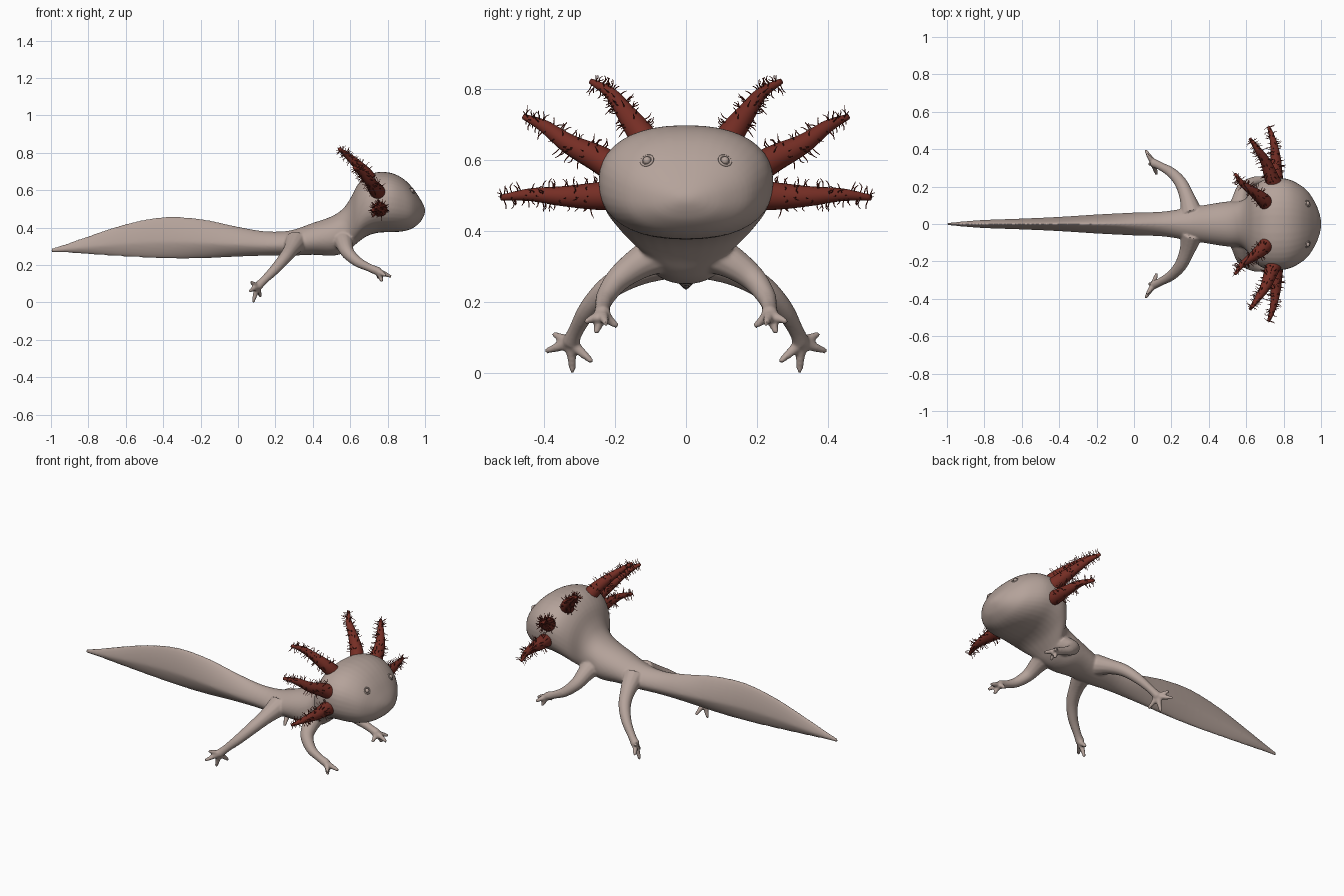
import bpy, bmesh, math, random
from mathutils import Vector

if "Cube" in bpy.data.objects:
    bpy.data.objects.remove(bpy.data.objects["Cube"])

random.seed(4)


def material(name, col):
    m = bpy.data.materials.new(name)
    m.diffuse_color = (*col, 1)
    m.use_nodes = True
    m.node_tree.nodes["Principled BSDF"].inputs["Base Color"].default_value = m.diffuse_color
    return m


SKIN = material("skin pinkish grey", (0.46, 0.365, 0.325))
RED = material("gill dark red", (0.18, 0.027, 0.018))


def spline(pts, n):
    """Catmull-Rom through tuples of any length."""
    v = [Vector(p) for p in pts]
    v = [v[0] * 2 - v[1]] + v + [v[-1] * 2 - v[-2]]
    out = []
    for i in range(1, len(v) - 2):
        a, b, c, d = v[i - 1:i + 3]
        for k in range(n):
            t = k / n
            out.append(0.5 * (2 * b + (c - a) * t + (2 * a - 5 * b + 4 * c - d) * t * t
                              + (3 * b - a - 3 * c + d) * t ** 3))
    return out + [v[-2]]


def skin_rings(bm, rings):
    vs = [[bm.verts.new(p) for p in r] for r in rings]
    n = len(vs[0])
    for a, b in zip(vs, vs[1:]):
        for i in range(n):
            j = (i + 1) % n
            bm.faces.new((a[i], a[j], b[j], b[i]))
    bm.faces.new(vs[0][::-1])
    bm.faces.new(vs[-1])


def tube(bm, pts, sides=12, n=5):
    """Round tapered tube; each point is (x, y, z, radius)."""
    path = spline(pts, n)
    rings = []
    for i, p in enumerate(path):
        t = (path[min(i + 1, len(path) - 1)] - path[max(i - 1, 0)]).to_3d().normalized()
        u = t.orthogonal().normalized() if i == 0 else (u - t * u.dot(t)).normalized()
        w = t.cross(u)
        rings.append([p.to_3d() + (u * math.cos(a) + w * math.sin(a)) * p[3]
                      for a in (2 * math.pi * k / sides for k in range(sides))])
    skin_rings(bm, rings)


def make(bm, name, mat):
    bmesh.ops.recalc_face_normals(bm, faces=bm.faces)
    me = bpy.data.meshes.new(name)
    bm.to_mesh(me)
    bm.free()
    for p in me.polygons:
        p.use_smooth = True
    me.materials.append(mat)
    ob = bpy.data.objects.new(name, me)
    bpy.context.collection.objects.link(ob)
    return ob


def mirror_y(ob):
    m = ob.modifiers.new("mirror", 'MIRROR')
    m.use_axis = (False, True, False)


# Tail, trunk and head: x, top z, bottom z, half width
SECTIONS = [
    (-1.0, .287, .270, .006), (-.9, .32, .265, .015), (-.8, .355, .258, .022),
    (-.6, .42, .245, .029), (-.4, .457, .235, .038), (-.2, .447, .235, .051),
    (0, .405, .245, .061), (.15, .38, .25, .066), (.28, .385, .25, .085),
    (.4, .425, .255, .105), (.5, .46, .25, .12), (.56, .50, .262, .121),
    (.60, .555, .285, .14), (.64, .63, .32, .198), (.69, .677, .355, .235),
    (.75, .697, .373, .246), (.82, .692, .376, .241), (.88, .664, .38, .214),
    (.93, .617, .395, .174), (.97, .56, .425, .112), (.99, .525, .455, .062),
    (1.0, .5, .48, .02)]

body = bmesh.new()
rings = []
for x, top, bot, hw in spline(SECTIONS, 4):
    f = min(max((x + 0.1) / 0.8, 0), 1)
    e = 2 / (1.45 + 0.85 * f)                  # lens-shaped tail, full head
    mid = bot + (top - bot) * (0.4 + 0.1 * f)
    ring = []
    for k in range(40):
        a = 2 * math.pi * k / 40
        c, s = math.cos(a), math.sin(a)
        h = top - mid if s > 0 else mid - bot
        ring.append((x, hw * math.copysign(abs(c) ** e, c),
                     mid + h * math.copysign(abs(s) ** e, s)))
    rings.append(ring)
skin_rings(body, rings)

# Legs: centre line with radii, then toe tips
LEGS = [
    ([(.56, .06, .345, .062), (.57, .13, .31, .047), (.588, .19, .265, .036),
      (.64, .225, .217, .028), (.70, .235, .187, .022), (.752, .236, .165, .024)],
     [(.82, .225, .138), (.79, .285, .143), (.77, .255, .11), (.75, .193, .13)]),
    ([(.31, .05, .325, .062), (.285, .14, .285, .042), (.25, .22, .238, .034),
      (.2, .275, .18, .028), (.14, .31, .12, .022), (.105, .325, .085, .025)],
     [(.06, .397, .06), (.068, .375, .11), (.08, .32, .0), (.12, .264, .03)])]
for limb, toes in LEGS:
    for s in (1, -1):
        tube(body, [(x, s * y, z, r) for x, y, z, r in limb])
        palm = Vector(limb[-1][:3])
        for tip in toes:
            q = Vector(tip)
            m = palm.lerp(q, 0.55)
            tube(body, [(p.x, s * p.y, p.z, r) for p, r in ((palm, .018), (m, .013), (q, .008))], 10)

ob = make(body, "body", SKIN)
r = ob.modifiers.new("blend", 'REMESH')
r.mode = 'VOXEL'
r.voxel_size = 0.006
r.use_smooth_shade = True
sm = ob.modifiers.new("soften", 'SMOOTH')
sm.factor = 0.5
sm.iterations = 6

# Eyes: small bump with a lid ring
eye = bmesh.new()
c = Vector((.928, .11, .598))
n = Vector((.72, .35, .6)).normalized()
bmesh.ops.create_uvsphere(eye, u_segments=16, v_segments=10, radius=0.012)
bmesh.ops.translate(eye, verts=eye.verts, vec=c)
u = n.orthogonal().normalized()
w = n.cross(u)
circle = [c + (u * math.cos(a) + w * math.sin(a)) * 0.017
          for a in (math.pi * k / 8 for k in range(17))]
tube(eye, [(*p, .004) for p in circle], 6, 1)
mirror_y(make(eye, "eyes", SKIN))

# Gills: stalks with radii, fringed with fine filaments
GILLS = {
    "upper_gill": [(.72, .095, .63, .042), (.685, .135, .685, .036), (.635, .175, .74, .026),
                   (.58, .215, .79, .017), (.54, .268, .822, .008)],
    "middle_gill": [(.76, .20, .575, .042), (.735, .25, .605, .038), (.705, .33, .645, .028),
                    (.66, .40, .695, .018), (.62, .457, .722, .008)],
    "lower_gill": [(.76, .20, .50, .042), (.757, .26, .498, .038), (.757, .35, .498, .028),
                   (.745, .44, .502, .018), (.72, .522, .494, .008)]}
for name, pts in GILLS.items():
    bm = bmesh.new()
    tube(bm, pts, 16, 6)
    mirror_y(make(bm, name, RED))
    hairs = bmesh.new()
    path = spline(pts, 24)
    for k in range(85):
        i = random.randint(22, len(path) - 2)
        p, t = path[i].to_3d(), (path[i + 1] - path[i]).to_3d().normalized()
        u = t.orthogonal().normalized()
        w = t.cross(u)
        a = random.uniform(0, 2 * math.pi)
        d = u * math.cos(a) + w * math.sin(a)
        size = random.uniform(.016, .03)
        root = p + d * path[i][3] * 0.9
        knee = root + d * size * 0.6 + t * random.uniform(-.005, .005)
        end = knee + d * size * 0.4 + t * random.uniform(-.008, .01)
        tube(hairs, [(*root, .002), (*knee, .0017), (*end, .001)], 3, 2)
    mirror_y(make(hairs, name + "_filaments", RED))
